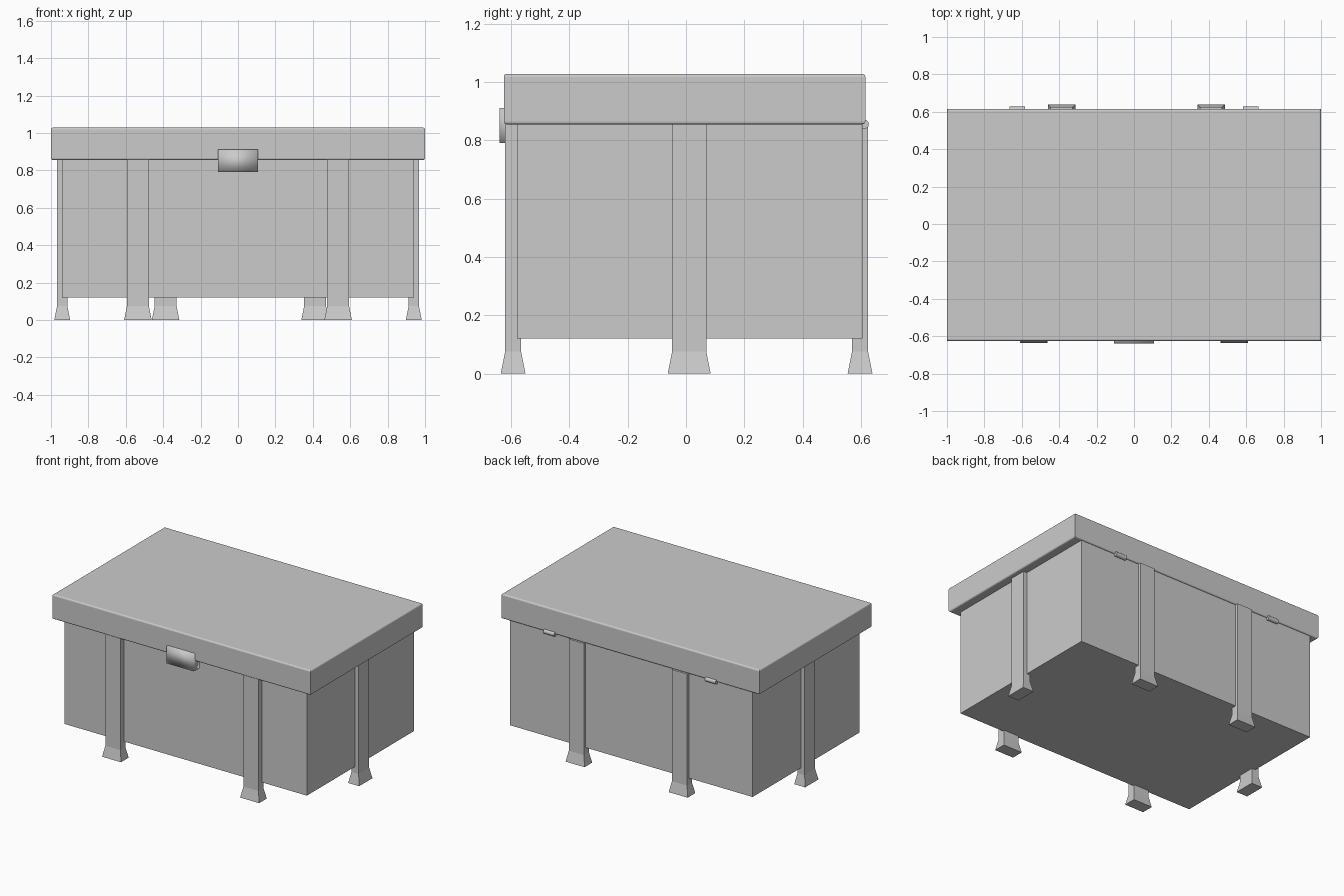
import bpy, bmesh, math
from mathutils import Vector

if "Cube" in bpy.data.objects:
    bpy.data.objects.remove(bpy.data.objects["Cube"])


def finish(name, bm, smooth=False):
    bmesh.ops.recalc_face_normals(bm, faces=bm.faces)
    mesh = bpy.data.meshes.new(name)
    bm.to_mesh(mesh)
    bm.free()
    for p in mesh.polygons:
        p.use_smooth = smooth
    ob = bpy.data.objects.new(name, mesh)
    bpy.context.collection.objects.link(ob)
    return ob


def box(name, lo, hi, bevel=0.0, smooth=False):
    lo, hi = Vector(lo), Vector(hi)
    bm = bmesh.new()
    bmesh.ops.create_cube(bm, size=1)
    for v in bm.verts:
        v.co = (lo + hi) / 2 + v.co * (hi - lo)
    if bevel:
        # round only the top and bottom rims
        rims = [e for e in bm.edges if abs(e.verts[0].co.z - e.verts[1].co.z) < 1e-6]
        bmesh.ops.bevel(bm, geom=rims, offset=bevel, segments=3, profile=0.5, affect='EDGES')
    return finish(name, bm, smooth)


def leg(name, cx, cy, w, d):
    # straight post with a flared foot, skinned from four rectangular rings
    bm = bmesh.new()
    rings = []
    for z, flare in ((0, 0.015), (0.075, 0), (0.857, 0)):
        a, b = w / 2 + flare, d / 2 + flare
        rings.append([bm.verts.new((cx + sx * a, cy + sy * b, z))
                      for sx, sy in ((-1, -1), (1, -1), (1, 1), (-1, 1))])
    for r0, r1 in zip(rings, rings[1:]):
        for i in range(4):
            j = (i + 1) % 4
            bm.faces.new((r0[i], r0[j], r1[j], r1[i]))
    bm.faces.new(rings[0][::-1])
    bm.faces.new(rings[-1])
    return finish(name, bm)


# Chest body and overhanging lid
box("chest_body", (-0.94, -0.58, 0.12), (0.94, 0.605, 0.858))
box("chest_lid", (-1, -0.625, 0.855), (1, 0.615, 1.028), bevel=0.01)

# Legs: two in front, two behind, one on each side
for side, sx in (("left", -1), ("right", 1)):
    leg("front_leg_" + side, sx * 0.535, -0.593, 0.117, 0.055)
    leg("side_leg_" + side, sx * 0.94, 0.011, 0.055, 0.117)
leg("back_leg_left", -0.387, 0.597, 0.117, 0.055)
leg("back_leg_right", 0.412, 0.597, 0.117, 0.055)

# Front latch
box("latch", (-0.106, -0.64, 0.79), (0.106, -0.575, 0.91), smooth=True)

# Hinge barrels along the back seam
for side, sx in (("left", -1), ("right", 1)):
    bpy.ops.mesh.primitive_cylinder_add(vertices=16, radius=0.016, depth=0.083,
                                        location=(sx * 0.625, 0.611, 0.855),
                                        rotation=(0, math.pi / 2, 0))
    hinge = bpy.context.object
    hinge.name = "hinge_" + side
    bpy.ops.object.shade_smooth_by_angle()
